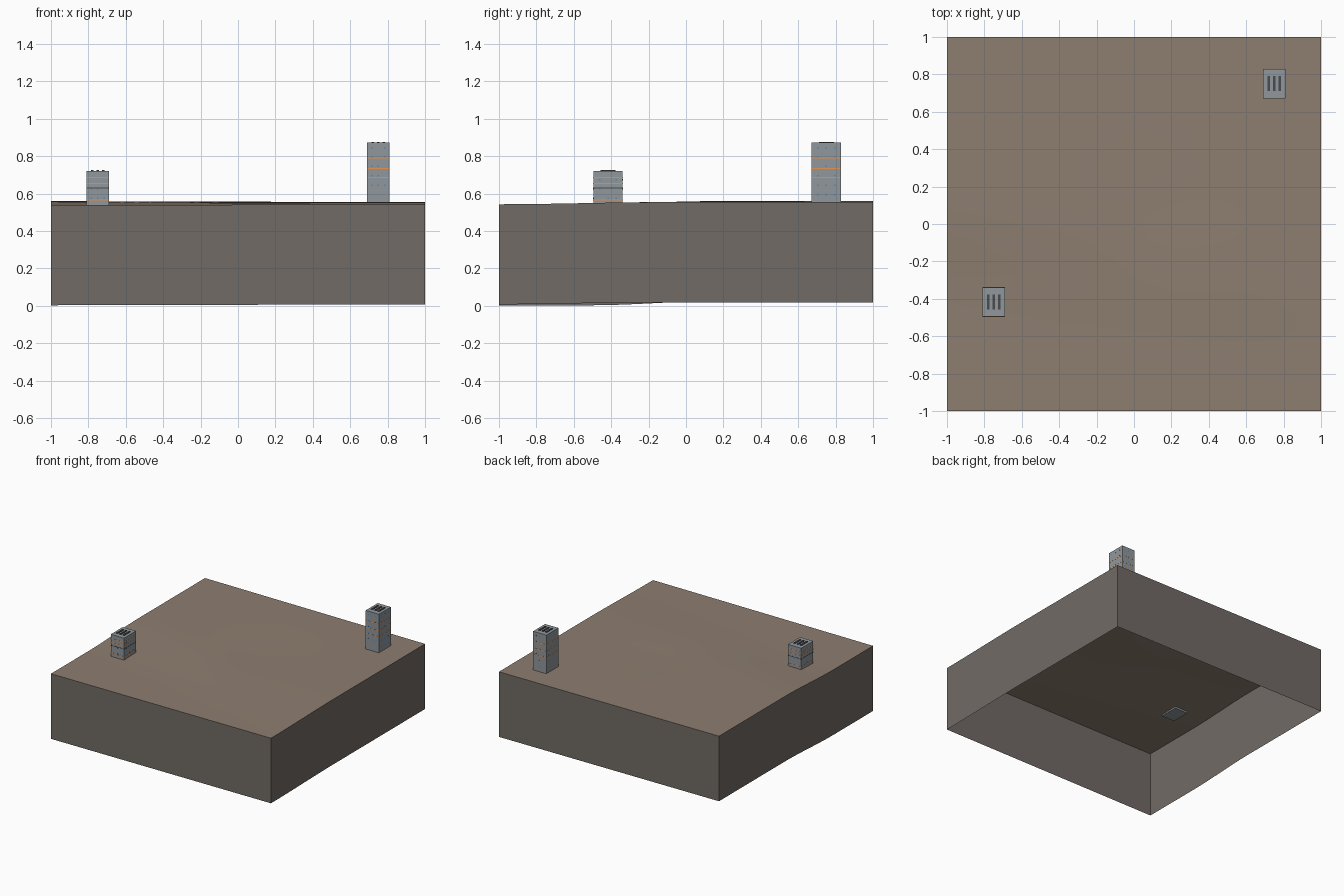
import bpy, bmesh, math, random
from mathutils import Matrix, Vector

random.seed(4)
cube = bpy.data.objects.get("Cube")
if cube:
    bpy.data.objects.remove(cube, do_unlink=True)


def material(name, rgb):
    m = bpy.data.materials.new(name)
    m.use_nodes = True
    m.diffuse_color = (*rgb, 1)
    m.node_tree.nodes["Principled BSDF"].inputs["Base Color"].default_value = (*rgb, 1)
    return m


earth = material("brown earth", (0.27, 0.21, 0.165))
soil = material("dark soil", (0.165, 0.145, 0.13))
concrete = material("grey concrete", (0.28, 0.31, 0.33))
vent_grey = material("dark vent grey", (0.07, 0.07, 0.075))
orange = material("orange trim", (0.8, 0.3, 0.08))
blue = material("blue glass", (0.08, 0.25, 0.5))


def finish(name, bm, mats):
    mesh = bpy.data.meshes.new(name)
    bm.to_mesh(mesh)
    bm.free()
    for m in mats:
        mesh.materials.append(m)
    ob = bpy.data.objects.new(name, mesh)
    bpy.context.collection.objects.link(ob)
    return ob


def add_box(bm, centre, size, mat=0):
    mtx = Matrix.Translation(centre) @ Matrix.Diagonal((*size, 1))
    made = bmesh.ops.create_cube(bm, size=1, matrix=mtx)
    for f in {f for v in made["verts"] for f in v.link_faces}:
        f.material_index = mat


def smooth(a, b, t):
    t = min(max((t - a) / (b - a), 0), 1)
    return t * t * (3 - 2 * t)


# Gently rolling ground: a low front shelf rising towards the back
def ground_height(x, y):
    side = (x + 1) / 2
    rise = smooth(-0.5 - 0.5 * side, 0.15 - 0.3 * side, y)
    dip = 0.006 * math.exp(-((x - 0.1) ** 2 + (y - 0.1) ** 2) / 0.12)
    return 0.538 + 0.005 * side + rise * (0.022 - 0.011 * side) - dip


# Terrain surface with an open-bottomed skirt that follows its outline
bm = bmesh.new()
bmesh.ops.create_grid(bm, x_segments=24, y_segments=24, size=1)
for v in bm.verts:
    v.co.z = ground_height(v.co.x, v.co.y)
rim = [e for e in bm.edges if e.is_boundary]
skirt = bmesh.ops.extrude_edge_only(bm, edges=rim)["geom"]
for item in skirt:
    if isinstance(item, bmesh.types.BMVert):
        item.co.z -= 0.535
    elif isinstance(item, bmesh.types.BMFace):
        item.material_index = 1
bmesh.ops.recalc_face_normals(bm, faces=bm.faces)
terrain = finish("terrain", bm, [earth, soil])
bpy.context.view_layer.objects.active = terrain
terrain.select_set(True)
bpy.ops.object.shade_smooth_by_angle(angle=math.radians(30))

W, D = 0.12, 0.156


# Tower block with thin storey bands, small windows and rooftop vents
def tower(label, x, y, base, top, bands):
    bm = bmesh.new()
    add_box(bm, (x, y, (base + top) / 2), (W, D, top - base))
    finish(label + "_tower", bm, [concrete])

    bm = bmesh.new()
    for z, mat in bands:
        add_box(bm, (x, y, z), (W + 0.002, D + 0.002, 0.005), mat)
    finish(label + "_storey_bands", bm, [orange, vent_grey])

    bm = bmesh.new()
    rows = int((top - base) / 0.05)
    for r in range(rows):
        z = base + 0.045 + r * 0.05
        for s in (-1, 1):
            for k in (-1, 0, 1):
                if random.random() < 0.5:
                    add_box(bm, (x + k * 0.035, y + s * D / 2, z), (0.008, 0.002, 0.008))
                if random.random() < 0.5:
                    add_box(bm, (x + s * W / 2, y + k * 0.045, z), (0.002, 0.008, 0.008))
    finish(label + "_windows", bm, [blue])

    bm = bmesh.new()
    for k in (-1, 0, 1):
        add_box(bm, (x + k * 0.03, y, top + 0.001), (0.014, 0.08, 0.008))
    finish(label + "_roof_vents", bm, [vent_grey])


tower("short", -0.75, -0.417, 0.53, 0.72, [(0.565, 0), (0.63, 1), (0.655, 0), (0.685, 0)])
tower("tall", 0.75, 0.75, 0.55, 0.872, [(0.685, 0), (0.735, 0), (0.79, 0)])
